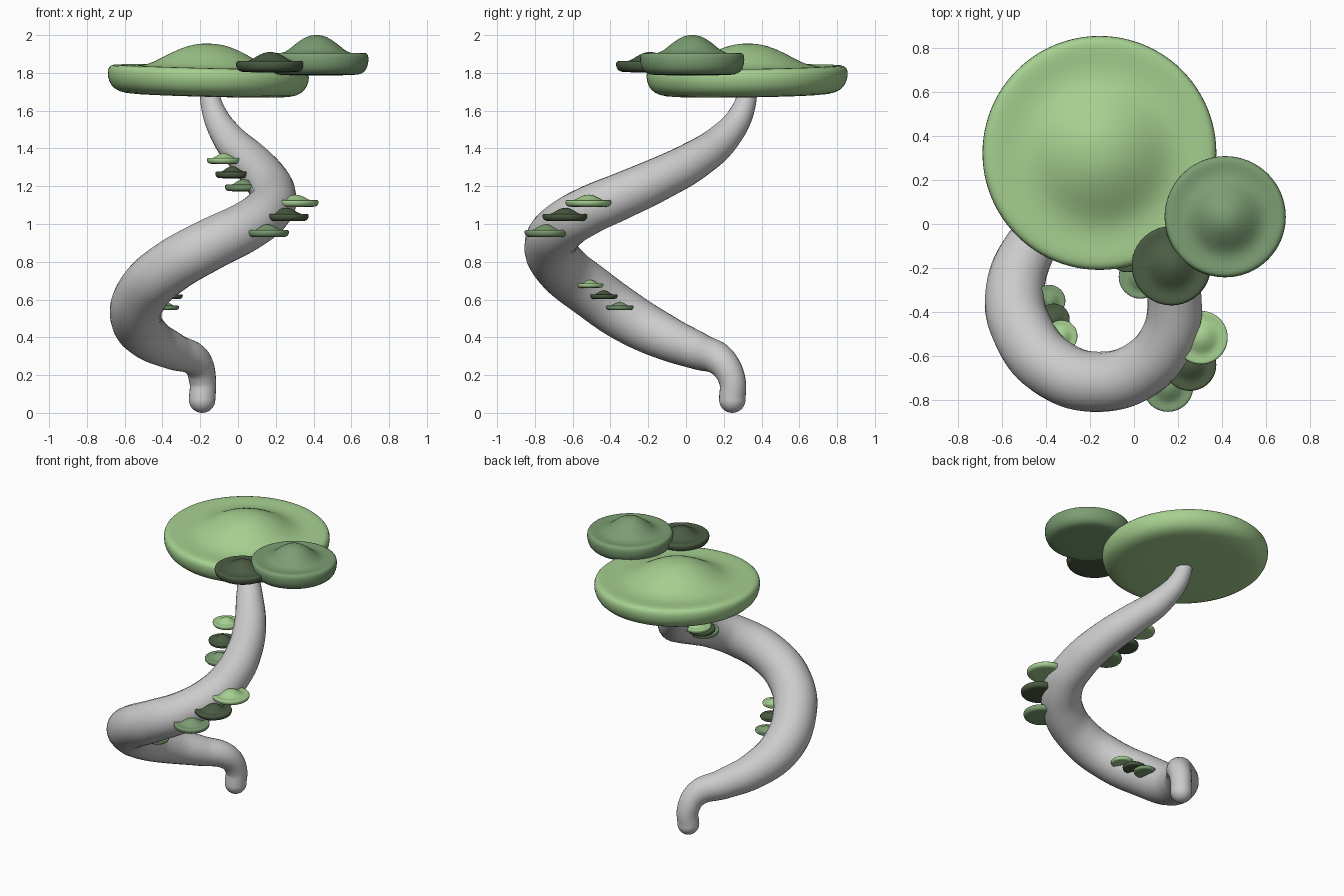
import bpy, bmesh

if "Cube" in bpy.data.objects:
    bpy.data.objects.remove(bpy.data.objects["Cube"])

def material(name, rgb):
    m = bpy.data.materials.new(name)
    m.diffuse_color = (*rgb, 1)
    m.use_nodes = True
    m.node_tree.nodes["Principled BSDF"].inputs["Base Color"].default_value = m.diffuse_color
    return m

LIGHT = material("light_green", (0.38, 0.63, 0.28))
MID = material("mid_green", (0.20, 0.34, 0.17))
DARK = material("dark_green", (0.07, 0.105, 0.055))

# Twisting trunk: x, y, z, radius
path = [
    (-0.19, 0.245, 0.07, 0.07), (-0.187, 0.245, 0.17, 0.071),
    (-0.22, 0.19, 0.27, 0.082), (-0.34, 0.07, 0.325, 0.098),
    (-0.47, -0.10, 0.395, 0.118), (-0.54, -0.30, 0.50, 0.135),
    (-0.50, -0.50, 0.64, 0.14), (-0.36, -0.66, 0.77, 0.14),
    (-0.15, -0.718, 0.89, 0.137), (0.05, -0.65, 0.99, 0.132),
    (0.16, -0.51, 1.075, 0.128), (0.185, -0.35, 1.145, 0.123),
    (0.15, -0.15, 1.235, 0.115), (0.06, 0.05, 1.34, 0.103),
    (-0.05, 0.20, 1.455, 0.085), (-0.13, 0.30, 1.60, 0.062),
    (-0.16, 0.335, 1.75, 0.05)]
curve = bpy.data.curves.new("trunk", 'CURVE')
curve.dimensions = '3D'
curve.bevel_depth = 1.0
curve.bevel_resolution = 10
curve.resolution_u = 8
curve.use_fill_caps = True
sp = curve.splines.new('BEZIER')
sp.radius_interpolation = 'CARDINAL'
sp.bezier_points.add(len(path) - 1)
for bp, (x, y, z, r) in zip(sp.bezier_points, path):
    bp.co = (x, y, z)
    bp.radius = r
    bp.handle_left_type = bp.handle_right_type = 'AUTO'
trunk = bpy.data.objects.new("trunk", curve)
bpy.context.collection.objects.link(trunk)
bpy.context.view_layer.objects.active = trunk
trunk.select_set(True)
bpy.ops.object.convert(target='MESH')
bpy.context.object.data.shade_smooth()

# Rounded foot of the trunk
bpy.ops.mesh.primitive_uv_sphere_add(segments=32, ring_count=16, radius=0.07,
                                     location=(-0.19, 0.245, 0.07))
foot = bpy.context.object
foot.name = "trunk_foot"
foot.data.shade_smooth()

# Leaf-cap profile: flat underside, rolled rim, shallow groove, central dome
PROFILE = [(0, 0), (0.4, 0), (0.75, 0.005), (0.88, 0.04), (0.965, 0.15),
           (0.998, 0.32), (1.0, 0.46), (0.975, 0.55), (0.90, 0.565),
           (0.78, 0.545), (0.66, 0.55), (0.54, 0.62), (0.38, 0.81),
           (0.2, 0.96), (0.08, 0.997), (0, 1)]

def cap(name, x, y, z, radius, height, mat, tilt=(0, 0)):
    bm = bmesh.new()
    vs = [bm.verts.new((r * radius, 0, h * height)) for r, h in PROFILE]
    es = [bm.edges.new(p) for p in zip(vs, vs[1:])]
    bmesh.ops.spin(bm, geom=vs + es, cent=(0, 0, 0), axis=(0, 0, 1),
                   angle=6.283185307, steps=48, use_duplicate=False)
    bmesh.ops.remove_doubles(bm, verts=bm.verts, dist=1e-5)
    bmesh.ops.recalc_face_normals(bm, faces=bm.faces)
    me = bpy.data.meshes.new(name)
    bm.to_mesh(me)
    bm.free()
    me.materials.append(mat)
    me.shade_smooth()
    ob = bpy.data.objects.new(name, me)
    ob.location = (x, y, z)
    ob.rotation_euler = (*tilt, 0)
    bpy.context.collection.objects.link(ob)
    ob.modifiers.new("smooth", 'SUBSURF').render_levels = 1
    return ob

# Crown of three large caps
cap("crown_large", -0.16, 0.325, 1.677, 0.535, 0.278, LIGHT, (0.015, 0.025))
cap("crown_medium", 0.415, 0.033, 1.787, 0.277, 0.213, MID)
cap("crown_small", 0.17, -0.19, 1.803, 0.181, 0.107, DARK)

# Three clusters of small caps growing from the trunk: x, y, z, radius, height
clusters = {
    "right": [(0.305, -0.517, 1.09, 0.122, 0.065), (0.255, -0.64, 1.015, 0.12, 0.07),
              (0.155, -0.74, 0.93, 0.115, 0.068)],
    "upper": [(-0.075, -0.02, 1.318, 0.09, 0.057), (-0.03, -0.13, 1.242, 0.09, 0.063),
              (0.03, -0.24, 1.173, 0.1, 0.063)],
    "lower": [(-0.33, -0.51, 0.662, 0.073, 0.042), (-0.365, -0.435, 0.603, 0.073, 0.044),
              (-0.385, -0.35, 0.544, 0.073, 0.042)]}
for group, items in clusters.items():
    for tone, mat, vals in zip(("light", "dark", "mid"), (LIGHT, DARK, MID), items):
        cap(f"{group}_sprout_{tone}", *vals, mat)
